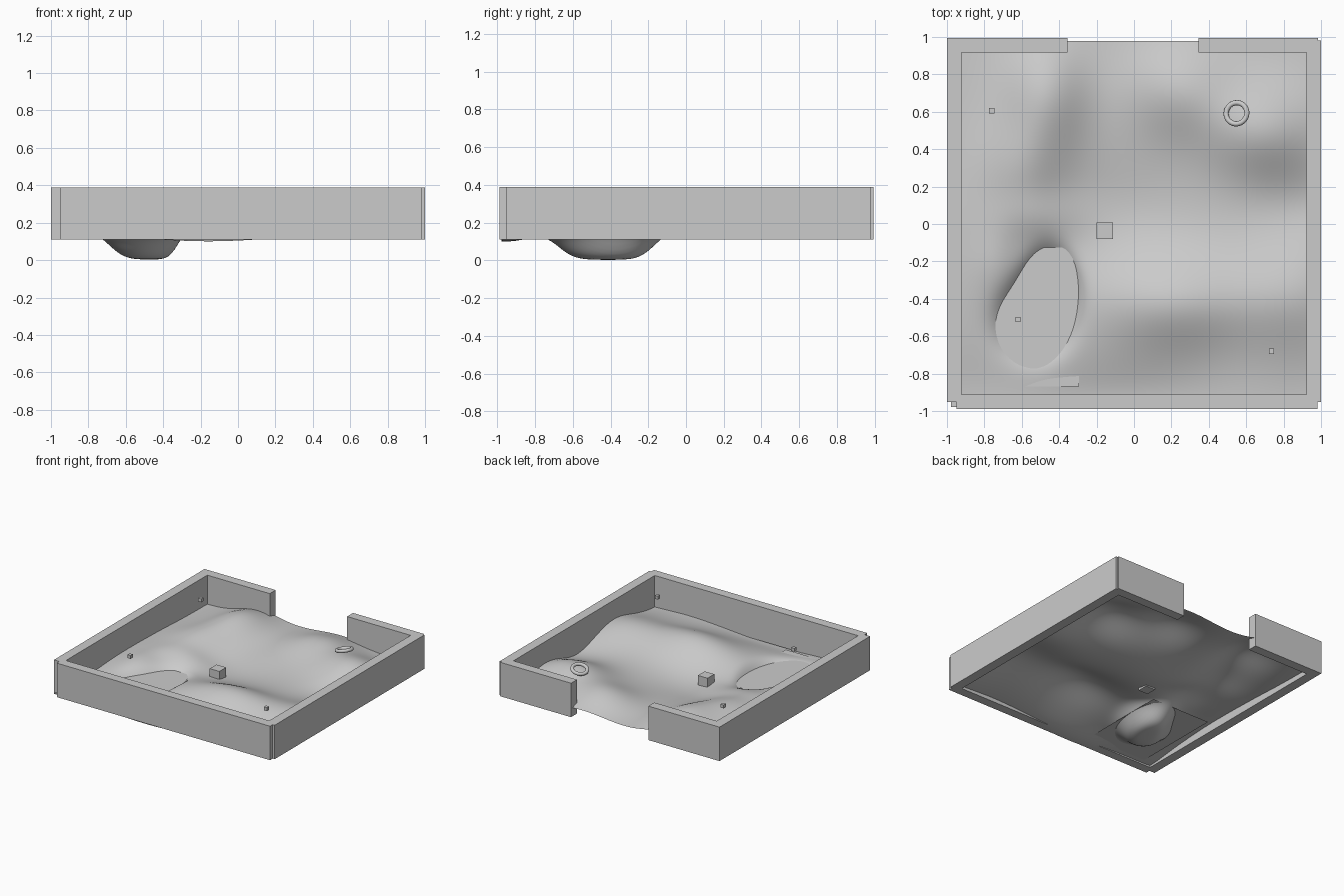
import bpy, bmesh, math
from mathutils import Vector

if "Cube" in bpy.data.objects:
    bpy.data.objects.remove(bpy.data.objects["Cube"])

grey = bpy.data.materials.new("plain_grey")
grey.diffuse_color = (0.6, 0.6, 0.6, 1)
grey.use_nodes = True
grey.node_tree.nodes["Principled BSDF"].inputs["Base Color"].default_value = grey.diffuse_color


def add_object(name, bm):
    mesh = bpy.data.meshes.new(name)
    bm.to_mesh(mesh)
    bm.free()
    mesh.materials.append(grey)
    ob = bpy.data.objects.new(name, mesh)
    bpy.context.collection.objects.link(ob)
    return ob


def box(name, x0, x1, y0, y1, z0, z1):
    bm = bmesh.new()
    bmesh.ops.create_cube(bm, size=1)
    for v in bm.verts:
        v.co = Vector(((x0 + x1) / 2 + v.co.x * (x1 - x0),
                       (y0 + y1) / 2 + v.co.y * (y1 - y0),
                       (z0 + z1) / 2 + v.co.z * (z1 - z0)))
    return add_object(name, bm)


# surrounding walls, with a gateway at the back
Z0, Z1 = 0.111, 0.389
box("left_wall", -1.0, -0.921, -0.953, 0.995, Z0, Z1)
box("right_wall", 0.921, 1.0, -0.953, 0.982, Z0, Z1)
box("front_wall", -0.95, 0.982, -0.988, -0.911, Z0, Z1)
box("back_wall_left", -1.0, -0.355, 0.918, 0.995, Z0, Z1)
box("back_wall_right", 0.345, 0.985, 0.918, 0.995, Z0, Z1)


# rolling ground with a pond basin
def bump(x, y, cx, cy, rx, ry):
    return math.exp(-((x - cx) / rx) ** 2 - ((y - cy) / ry) ** 2)


HILLS = [(-0.47, 0.70, 0.22, 0.30, 0.12),   # back left hill
         (-0.60, 0.30, 0.22, 0.28, 0.075),  # its lower shoulder
         (0.25, 0.72, 0.28, 0.25, 0.10),    # back right hill
         (0.68, 0.50, 0.30, 0.25, 0.12),    # its right shoulder
         (0.22, -0.42, 0.42, 0.25, 0.125),  # front ridge
         (0.85, -0.38, 0.30, 0.28, 0.08),   # ridge end at the right wall
         (-0.50, 0.03, 0.25, 0.13, 0.03),   # pond rim
         (-0.74, -0.20, 0.12, 0.20, 0.03),
         (-0.92, -0.15, 0.20, 0.50, 0.025),
         (-0.15, -0.95, 0.55, 0.20, -0.05),  # front hollow
         (0.95, -0.95, 0.25, 0.25, -0.02),
         (-0.90, -0.90, 0.25, 0.25, -0.02),
         (0.95, 0.10, 0.30, 0.20, -0.03),
         (-0.10, 0.08, 0.40, 0.28, -0.04)]  # central hollow


def height(x, y):
    z = 0.15 + sum(h * bump(x, y, cx, cy, rx, ry) for cx, cy, rx, ry, h in HILLS)
    f = bump(x, y, -0.44, -0.32, 0.15, 0.22) + bump(x, y, -0.55, -0.53, 0.215, 0.225)
    basin = 1 - math.exp(-(f / 0.80) ** 2.6)
    return z + (0.002 - z) * basin


bm = bmesh.new()
bmesh.ops.create_grid(bm, x_segments=110, y_segments=110, size=0.978)
for v in bm.verts:
    v.co.z = height(v.co.x, v.co.y)
for f in bm.faces:
    f.smooth = True
add_object("ground", bm)

# pond water sheet
bm = bmesh.new()
bm.faces.new([bm.verts.new((x, y, 0.123)) for x, y in
              ((-0.83, -0.87), (-0.295, -0.87), (-0.295, -0.125), (-0.83, -0.125))])
add_object("pond_water", bm)

# central crate and small floating markers
box("crate", -0.20, -0.113, -0.08, 0.007, 0.111, 0.198)
for i, (x, y) in enumerate([(-0.76, 0.605), (-0.62, -0.51), (0.735, -0.68)]):
    box(f"marker_{i + 1}", x - 0.014, x + 0.014, y - 0.014, y + 0.014, 0.338, 0.366)

# tilted ring on the back right hill
bpy.ops.mesh.primitive_torus_add(major_segments=48, minor_segments=12,
                                 major_radius=0.057, minor_radius=0.014,
                                 location=(0.548, 0.592, 0.297))
ring = bpy.context.object
ring.name = "ring"
ring.rotation_euler = Vector((-0.25, 0.15, 1)).to_track_quat('Z', 'Y').to_euler()
ring.data.materials.append(grey)
bpy.ops.object.shade_smooth()
